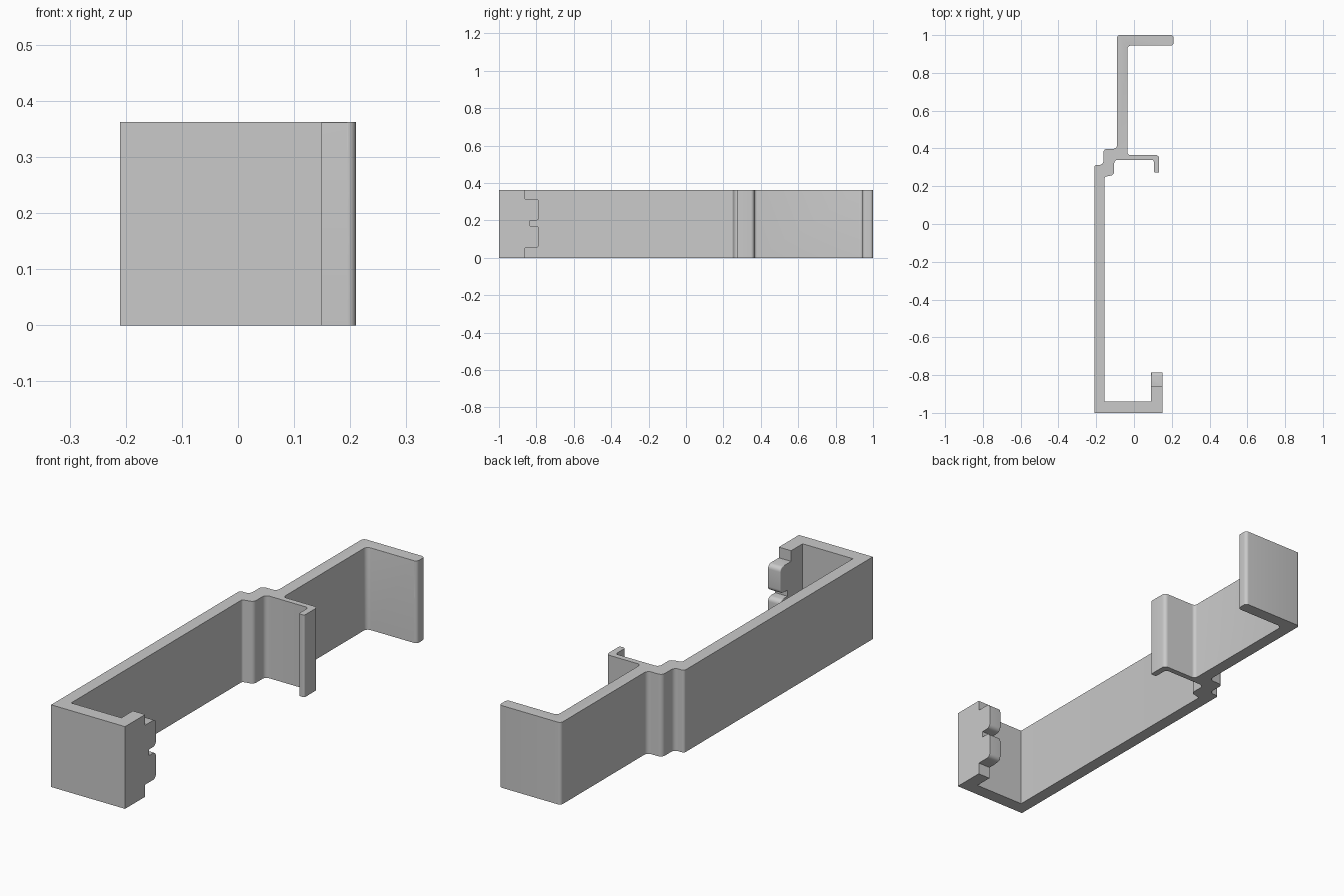
import bpy
import bmesh
import math
from mathutils import Vector

cube = bpy.data.objects.get("Cube")
if cube:
    bpy.data.objects.remove(cube, do_unlink=True)

HEIGHT = 0.362

grey = bpy.data.materials.new("plain grey")
grey.use_nodes = True
colour = (0.59, 0.59, 0.59, 1)
grey.diffuse_color = colour
grey.node_tree.nodes["Principled BSDF"].inputs["Base Color"].default_value = colour


def rounded(corners, steps=6):
    """Outline with each (a, b, radius) corner replaced by an arc."""
    points = []
    for i, (a, b, radius) in enumerate(corners):
        here = Vector((a, b))
        if not radius:
            points.append(here)
            continue
        before = (Vector(corners[i - 1][:2]) - here).normalized()
        after = (Vector(corners[(i + 1) % len(corners)][:2]) - here).normalized()
        half = before.angle(after) / 2
        centre = here + (before + after).normalized() * radius / math.sin(half)
        start = (here + before * radius / math.tan(half) - centre).normalized()
        end = (here + after * radius / math.tan(half) - centre).normalized()
        for k in range(steps + 1):
            points.append(centre + start.slerp(end, k / steps).normalized() * radius)
    return points


def extrude_outline(name, points, place, offset, edge_rule, bevel):
    """Solid from an outline, with the edges chosen by a rule rounded over."""
    bm = bmesh.new()
    face = bm.faces.new([bm.verts.new(place(p)) for p in points])
    moved = bmesh.ops.extrude_face_region(bm, geom=[face], use_keep_orig=True)
    verts = [v for v in moved["geom"] if isinstance(v, bmesh.types.BMVert)]
    bmesh.ops.translate(bm, verts=verts, vec=offset)
    bmesh.ops.recalc_face_normals(bm, faces=bm.faces)
    edges = [e for e in bm.edges if all(edge_rule(v.co) for v in e.verts)]
    bmesh.ops.bevel(bm, geom=edges, offset=bevel, segments=5, profile=0.5,
                    affect='EDGES', clamp_overlap=True)
    mesh = bpy.data.meshes.new(name)
    bm.to_mesh(mesh)
    bm.free()
    mesh.materials.append(grey)
    obj = bpy.data.objects.new(name, mesh)
    bpy.context.collection.objects.link(obj)
    bpy.ops.object.select_all(action='DESELECT')
    obj.select_set(True)
    bpy.context.view_layer.objects.active = obj
    bpy.ops.object.shade_smooth_by_angle(angle=math.radians(35))


# Bracket strip: front return, long wall, stepped joint, rear arm and small hook
bracket = rounded([
    (-0.21, -1, 0), (0.15, -1, 0), (0.15, -0.86, 0), (0.09, -0.86, 0),
    (0.09, -0.94, 0), (-0.155, -0.94, 0),
    (-0.155, 0.25, 0.01), (-0.105, 0.26, 0.02), (-0.105, 0.34, 0.02),
    (0.105, 0.34, 0.012), (0.105, 0.272, 0.01), (0.133, 0.272, 0.006),
    (0.133, 0.365, 0.018), (-0.035, 0.365, 0.015),
    (-0.035, 0.945, 0.02), (0.21, 0.945, 0.015), (0.21, 1, 0.015),
    (-0.09, 1, 0.015), (-0.09, 0.398, 0.02), (-0.162, 0.398, 0.02),
    (-0.162, 0.313, 0.02), (-0.21, 0.313, 0.012),
])


def inner_top_edge(co):
    on_arm = 0.944 < co.y < 0.946 and co.x < 0.196
    on_wall = 0.379 < co.y < 0.946 and -0.036 < co.x < 0
    return co.z > HEIGHT - 0.001 and (on_arm or on_wall)


extrude_outline("bracket_strip", bracket, lambda p: (p.x, p.y, 0),
                Vector((0, 0, HEIGHT)), inner_top_edge, 0.012)

# Pair of rounded latch teeth on the front return
teeth = rounded([
    (-0.86, 0.053, 0), (-0.785, 0.053, 0.02), (-0.785, 0.171, 0.02),
    (-0.835, 0.171, 0), (-0.835, 0.198, 0), (-0.785, 0.198, 0.02),
    (-0.785, 0.315, 0.02), (-0.86, 0.315, 0),
])
extrude_outline("latch_teeth", teeth, lambda p: (0.09, p.x, p.y),
                Vector((0.06, 0, 0)),
                lambda co: co.x < 0.091 and co.y > -0.81, 0.015)
